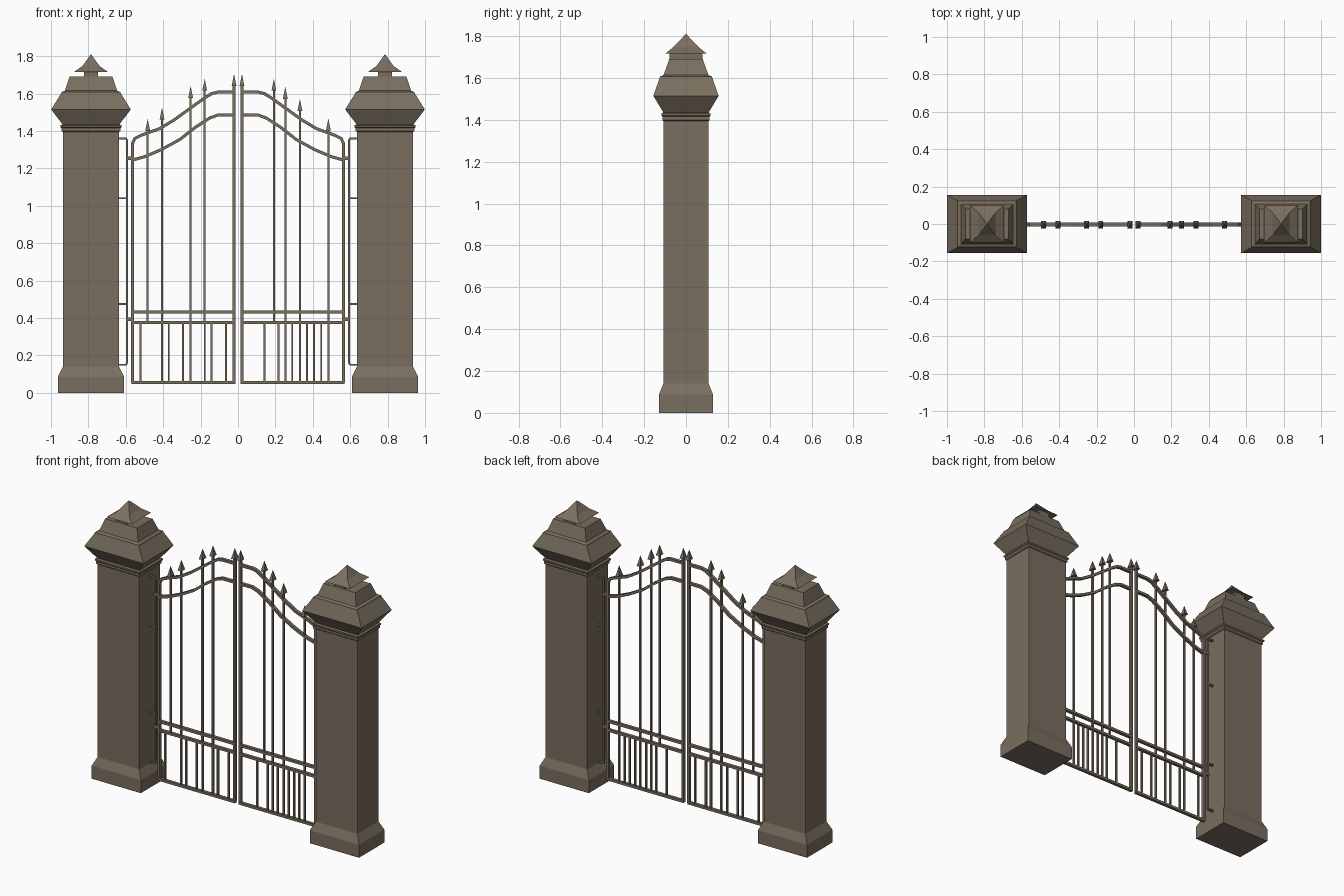
import bpy, bmesh
from mathutils import Vector

if "Cube" in bpy.data.objects:
    bpy.data.objects.remove(bpy.data.objects["Cube"])

stone = bpy.data.materials.new("brown_stone_and_iron")
stone.diffuse_color = (0.195, 0.158, 0.115, 1)
stone.use_nodes = True
stone.node_tree.nodes["Principled BSDF"].inputs["Base Color"].default_value = stone.diffuse_color
Y0 = -0.003


def finish(bm, name):
    bmesh.ops.recalc_face_normals(bm, faces=bm.faces)
    me = bpy.data.meshes.new(name)
    bm.to_mesh(me)
    bm.free()
    me.materials.append(stone)
    ob = bpy.data.objects.new(name, me)
    bpy.context.collection.objects.link(ob)
    return ob


def stack(bm, cx, profile):
    """Rectangular rings (half x, half y, z) joined into a closed solid."""
    rings = []
    for hx, hy, z in profile:
        rings.append([bm.verts.new((cx + sx * hx, sy * hy, z))
                      for sx, sy in ((-1, -1), (1, -1), (1, 1), (-1, 1))])
    for a, b in zip(rings, rings[1:]):
        for i in range(4):
            j = (i + 1) % 4
            bm.faces.new((a[i], a[j], b[j], b[i]))
    bm.faces.new(rings[0][::-1])
    bm.faces.new(rings[-1])


def sweep(bm, pts, w=0.014, d=0.02):
    """Rectangular iron bar along a path of (x, z) points."""
    P = [Vector(p) for p in pts]
    rings = []
    for i, p in enumerate(P):
        t1 = (P[i] - P[i - 1]).normalized() if i else None
        t2 = (P[i + 1] - P[i]).normalized() if i < len(P) - 1 else None
        t = ((t1 or t2) + (t2 or t1)).normalized()
        n = Vector((-t.y, t.x))
        k = w / 2 / max(0.5, abs(t.dot(t1 or t2)))
        a, b = p + n * k, p - n * k
        rings.append([bm.verts.new((q.x, Y0 + s * d / 2, q.y))
                      for q, s in ((a, -1), (b, -1), (b, 1), (a, 1))])
    for a, b in zip(rings, rings[1:]):
        for i in range(4):
            j = (i + 1) % 4
            bm.faces.new((a[i], a[j], b[j], b[i]))
    bm.faces.new(rings[0][::-1])
    bm.faces.new(rings[-1])


def spear(bm, x, tip):
    """Four-sided point on top of a bar."""
    base = [bm.verts.new((x + sx * 0.013, Y0 + sy * 0.02, tip - 0.065))
            for sx, sy in ((-1, -1), (1, -1), (1, 1), (-1, 1))]
    top = bm.verts.new((x, Y0, tip))
    bm.faces.new(base[::-1])
    for i in range(4):
        bm.faces.new((base[i], base[(i + 1) % 4], top))


# Pillar profiles
shaft = [(0.177, 0.13, 0), (0.177, 0.13, 0.085), (0.15, 0.108, 0.14),
         (0.15, 0.108, 1.395), (0.157, 0.113, 1.40), (0.157, 0.113, 1.415),
         (0.163, 0.118, 1.42), (0.163, 0.118, 1.43), (0.152, 0.108, 1.435),
         (0.213, 0.156, 1.515), (0.16, 0.126, 1.60), (0.158, 0.124, 1.607),
         (0.14, 0.107, 1.615), (0.115, 0.08, 1.69)]
neck = [(0.037, 0.078, 1.68), (0.037, 0.078, 1.722)]
finial = [(0.09, 0.10, 1.716), (0.045, 0.06, 1.748), (0.001, 0.001, 1.81)]

# Gate paths for the left leaf, mirrored for the right
arch = [(-0.563, 0.056), (-0.563, 1.335), (-0.552, 1.36), (-0.52, 1.376), (-0.42, 1.412),
        (-0.34, 1.46), (-0.257, 1.52), (-0.176, 1.578), (-0.14, 1.6), (-0.11, 1.607),
        (-0.02, 1.607)]
low_arch = [(-0.563, 1.245), (-0.5, 1.262), (-0.41, 1.30), (-0.31, 1.355),
            (-0.23, 1.418), (-0.15, 1.47), (-0.107, 1.485), (-0.02, 1.485)]
# Upright bars: (distance from centre, tip height) and short lower bars
uprights = {-1: [(0.021, 1.705), (0.178, 1.68), (0.253, 1.64), (0.406, 1.525), (0.483, 1.465)],
            1: [(0.021, 1.705), (0.192, 1.68), (0.253, 1.637), (0.331, 1.572), (0.483, 1.467)]}
short_bars = {-1: [0.064, 0.142, 0.178, 0.253, 0.294, 0.37, 0.406, 0.521],
              1: [0.142, 0.217, 0.253, 0.29, 0.331, 0.369, 0.406, 0.445, 0.483]}

for s, side in ((-1, "left"), (1, "right")):
    for part, prof in (("pillar", shaft), ("finial_neck", neck), ("finial", finial)):
        bm = bmesh.new()
        stack(bm, s * 0.786, prof)
        finish(bm, f"{side}_{part}")

    # Gate leaf frame
    bm = bmesh.new()
    for path in (arch, low_arch):
        sweep(bm, [(-s * x, z) for x, z in path], 0.016)
    for z in (0.056, 0.375, 0.433):
        sweep(bm, [(s * 0.57, z), (s * 0.014, z)], 0.016)
    finish(bm, f"{side}_gate_frame")

    # Uprights with spear tips, and short bars
    bm = bmesh.new()
    for x, tip in uprights[s]:
        inner = x < 0.03
        sweep(bm, [(s * x, 0.056 if inner else 0.375), (s * x, tip - 0.06)],
              0.016 if inner else 0.011, 0.018 if inner else 0.012)
        spear(bm, s * x, tip)
    for x in short_bars[s]:
        sweep(bm, [(s * x, 0.056), (s * x, 0.375)], 0.01, 0.012)
    finish(bm, f"{side}_gate_bars")

    # Hinge post fixed to the pillar
    bm = bmesh.new()
    sweep(bm, [(s * 0.62, 1.36), (s * 0.6, 1.36), (s * 0.594, 1.352),
               (s * 0.594, 0.158), (s * 0.6, 0.15), (s * 0.62, 0.15)], 0.01, 0.014)
    for z in (0.15, 0.475, 1.04, 1.36):
        sweep(bm, [(s * 0.64, z), (s * 0.596, z)], 0.01, 0.014)
    for z in (0.393, 1.255):
        sweep(bm, [(s * 0.6, z), (s * 0.56, z)], 0.018, 0.018)
    finish(bm, f"{side}_hinge_post")
